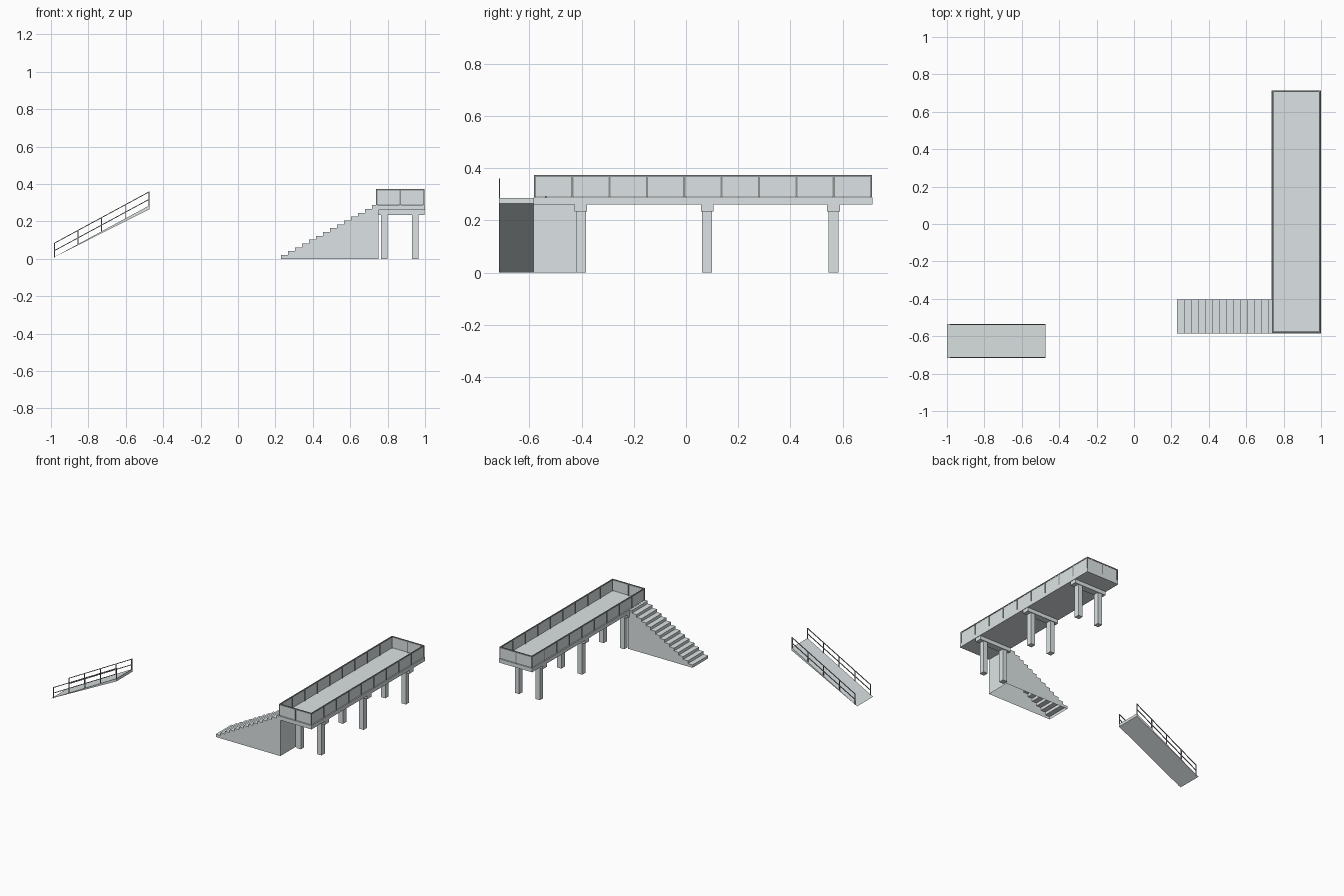
import bpy, bmesh

cube = bpy.data.objects.get("Cube")
if cube:
    bpy.data.objects.remove(cube, do_unlink=True)


def material(name, colour):
    m = bpy.data.materials.new(name)
    m.use_nodes = True
    m.diffuse_color = (*colour, 1)
    m.node_tree.nodes["Principled BSDF"].inputs["Base Color"].default_value = (*colour, 1)
    return m


CONCRETE = material("pale concrete", (0.72, 0.77, 0.78))
METAL = material("grey metal", (0.28, 0.29, 0.29))


def prism(name, profile, y0, y1, mat, open_bottom=False):
    """Extrude an xz outline from y0 to y1."""
    bm = bmesh.new()
    face = bm.faces.new([bm.verts.new((x, y0, z)) for x, z in profile])
    ext = bmesh.ops.extrude_face_region(bm, geom=[face], use_keep_orig=True)
    moved = [g for g in ext["geom"] if isinstance(g, bmesh.types.BMVert)]
    bmesh.ops.translate(bm, verts=moved, vec=(0, y1 - y0, 0))
    bmesh.ops.recalc_face_normals(bm, faces=bm.faces[:])
    if open_bottom:
        floor = [f for f in bm.faces if all(v.co.z < 1e-5 for v in f.verts)]
        bmesh.ops.delete(bm, geom=floor, context='FACES')
    mesh = bpy.data.meshes.new(name)
    bm.to_mesh(mesh)
    bm.free()
    mesh.materials.append(mat)
    obj = bpy.data.objects.new(name, mesh)
    bpy.context.collection.objects.link(obj)
    return obj


def box(name, x0, x1, y0, y1, z0, z1, mat):
    return prism(name, [(x0, z0), (x1, z0), (x1, z1), (x0, z1)], y0, y1, mat)


# Platform deck
X0, X1, Y0, Y1 = 0.735, 1.0, -0.585, 0.715
DECK_LOW, DECK_TOP, RAIL_TOP = 0.26, 0.288, 0.374
box("deck", X0, X1, Y0, Y1, DECK_LOW, DECK_TOP, CONCRETE)

# Supports: a cross beam on two columns, three times
for y in (-0.403, 0.081, 0.565):
    box("cross_beam", X0 + 0.003, X1 - 0.003, y - 0.024, y + 0.024, 0.233, DECK_LOW, CONCRETE)
    for x in (0.782, 0.948):
        box("column", x - 0.018, x + 0.018, y - 0.019, y + 0.019, 0, 0.233, CONCRETE)

# Balustrade: posts, top rail and solid infill panels on all four sides
P, INSET = 0.004, 0.006
ax, bx, ay, by = X0 + INSET, X1 - INSET, Y0 + INSET, Y1 - INSET
BAYS = 9
for x in (ax, bx):
    box("side_top_rail", x - P, x + P, ay - P, by + P, RAIL_TOP - 0.008, RAIL_TOP, METAL)
    box("side_panel", x - 0.002, x + 0.002, ay, by, DECK_TOP + 0.003, RAIL_TOP - 0.008, CONCRETE)
    for i in range(BAYS + 1):
        y = ay + (by - ay) * i / BAYS
        box("side_post", x - P, x + P, y - P, y + P, DECK_TOP, RAIL_TOP - 0.008, METAL)
for y in (ay, by):
    box("end_top_rail", ax + P, bx - P, y - P, y + P, RAIL_TOP - 0.008, RAIL_TOP, METAL)
    box("end_panel", ax, bx, y - 0.002, y + 0.002, DECK_TOP + 0.003, RAIL_TOP - 0.008, CONCRETE)
    mid = (ax + bx) / 2
    box("end_post", mid - P, mid + P, y - P, y + P, DECK_TOP, RAIL_TOP - 0.008, METAL)

# Staircase: hollow shell with solid sides and an open base
STEPS, RUN, START, BACK = 14, 0.0374, 0.231, 0.75
rise = 0.287 / STEPS
outline = []
for i in range(STEPS):
    x = START + i * RUN
    outline += [(x, i * rise), (x, (i + 1) * rise)]
outline += [(X0, STEPS * rise), (X0, DECK_LOW), (BACK, DECK_LOW), (BACK, 0)]
prism("staircase", outline, Y0, -0.405, CONCRETE, open_bottom=True)

# Ramp, set apart from the platform: a slab tapering to a thin lip on the ground
RX0, RX1, RY0, RY1 = -1.0, -0.474, -0.717, -0.535
SLOPE = 0.285 / (RX1 - RX0)


def ramp_z(x):
    return (x - RX0) * SLOPE


prism("ramp", [(RX0, 0), (RX1, ramp_z(RX1) - 0.02), (RX1, ramp_z(RX1))], RY0, RY1, CONCRETE)

# Ramp handrails: two sloping bars and five posts per side
T = 0.005
px0, px1 = -0.984, RX1 - T
for y in (RY0, RY1 - T):
    for lift in (0.036, 0.076):
        a, b = ramp_z(px0) + lift, ramp_z(px1 + T) + lift
        prism("ramp_rail", [(px0, a - T), (px1 + T, b - T), (px1 + T, b), (px0, a)], y, y + T, METAL)
    for i in range(5):
        x = px0 + (px1 - px0) * i / 4
        box("ramp_post", x, x + T, y, y + T, ramp_z(x) - 0.002, ramp_z(x) + 0.075, METAL)
